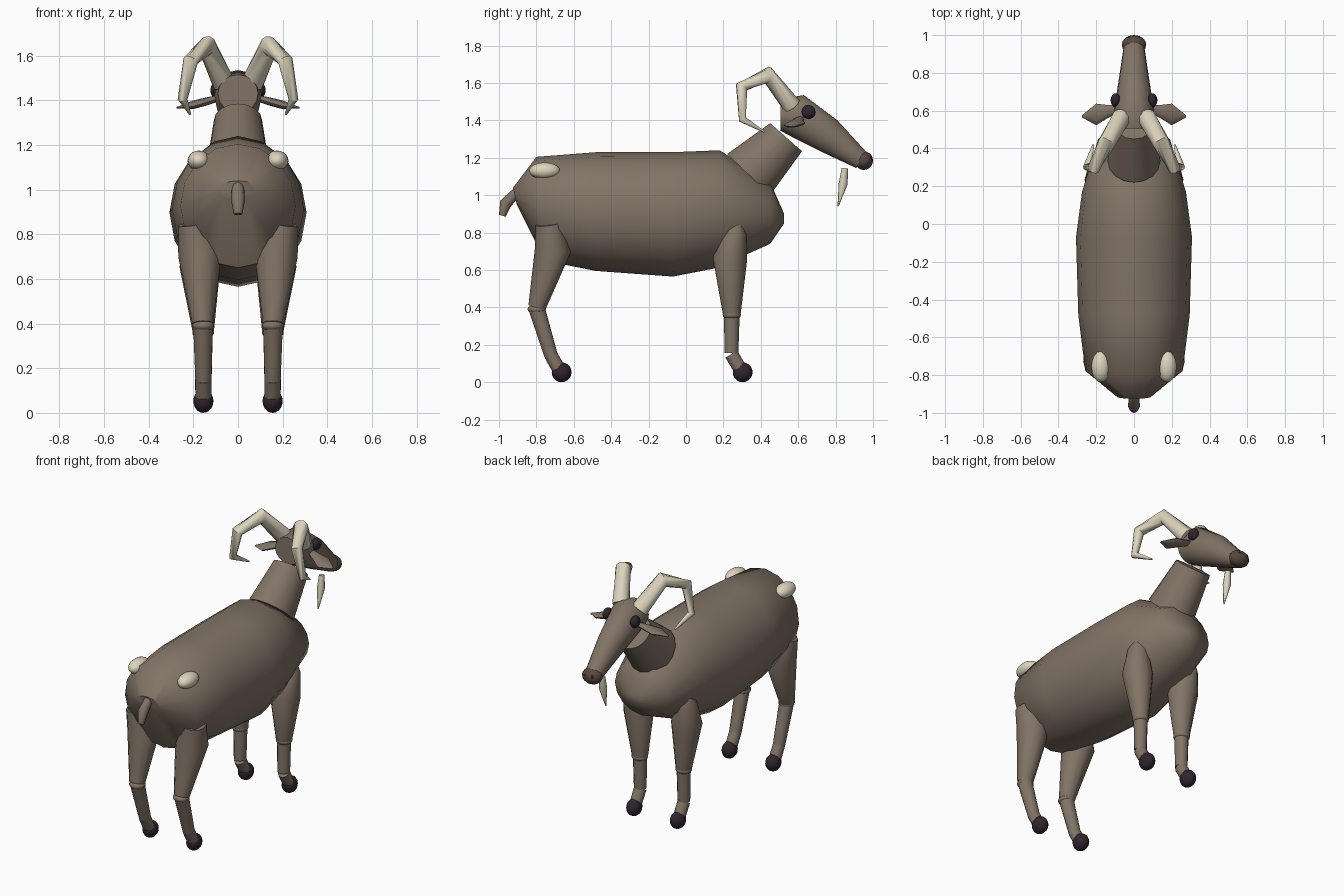
import bpy, bmesh, math
from mathutils import Vector, Matrix

if "Cube" in bpy.data.objects:
    bpy.data.objects.remove(bpy.data.objects["Cube"])


def material(name, rgb):
    m = bpy.data.materials.new(name)
    m.diffuse_color = (*rgb, 1)
    m.use_nodes = True
    m.node_tree.nodes["Principled BSDF"].inputs["Base Color"].default_value = m.diffuse_color
    return m


BROWN = material("brown coat", (0.225, 0.175, 0.135))
CREAM = material("cream horn", (0.72, 0.66, 0.51))
DARK = material("dark hoof", (0.030, 0.018, 0.028))
NOSE = material("dark brown nose", (0.090, 0.066, 0.050))


def finish(name, bm, mat, mirror):
    bmesh.ops.recalc_face_normals(bm, faces=bm.faces)
    me = bpy.data.meshes.new(name)
    bm.to_mesh(me)
    bm.free()
    me.materials.append(mat)
    ob = bpy.data.objects.new(name, me)
    bpy.context.collection.objects.link(ob)
    bpy.ops.object.select_all(action='DESELECT')
    ob.select_set(True)
    bpy.context.view_layer.objects.active = ob
    bpy.ops.object.shade_smooth_by_angle(angle=math.radians(50))
    if mirror:
        ob.modifiers.new("Mirror", 'MIRROR').use_mirror_merge = False
    return ob


def loft(name, rings, mat, n=16, mirror=False):
    """Skin through elliptic rings given as (centre, half axis u, half axis v)."""
    bm = bmesh.new()
    loops = []
    for c, u, v in rings:
        angles = [2 * math.pi * i / n for i in range(n)]
        loops.append([bm.verts.new(c + u * math.cos(a) + v * math.sin(a)) for a in angles])
    for a, b in zip(loops, loops[1:]):
        for i in range(n):
            j = (i + 1) % n
            bm.faces.new((a[i], a[j], b[j], b[i]))
    bm.faces.new(loops[0])
    bm.faces.new(loops[-1])
    return finish(name, bm, mat, mirror)


def side_loft(name, sections, mat, n=16):
    """Rings on the centre plane: top y, top z, bottom y, bottom z, half width."""
    rings = []
    for ty, tz, by, bz, w in sections:
        t, b = Vector((0, ty, tz)), Vector((0, by, bz))
        rings.append(((t + b) / 2, Vector((w, 0, 0)), (t - b) / 2))
    return loft(name, rings, mat, n)


def tube(name, pts, mat, n=12, mirror=True):
    """Tapered tube through points x, y, z, radius."""
    ps = [Vector(p[:3]) for p in pts]
    rings = []
    for i, p in enumerate(ps):
        t = Vector()
        if i > 0:
            t += (p - ps[i - 1]).normalized()
        if i < len(ps) - 1:
            t += (ps[i + 1] - p).normalized()
        t.normalize()
        u = (Vector((1, 0, 0)) - t * t.x).normalized()
        rings.append((p, u * pts[i][3], t.cross(u) * pts[i][3]))
    return loft(name, rings, mat, n, mirror)


def ball(name, c, r, mat, mirror=True):
    bm = bmesh.new()
    bmesh.ops.create_uvsphere(bm, u_segments=16, v_segments=10, radius=1,
                              matrix=Matrix.Translation(c) @ Matrix.Diagonal((*r, 1)))
    return finish(name, bm, mat, mirror)


# Trunk, neck and head
side_loft("body", [
    (-0.925, 1.04, -0.905, 0.95, 0.09), (-0.80, 1.205, -0.755, 0.65, 0.258),
    (-0.48, 1.23, -0.48, 0.595, 0.295), (-0.07, 1.23, -0.07, 0.565, 0.307),
    (0.18, 1.24, 0.16, 0.61, 0.275), (0.45, 1.07, 0.45, 0.74, 0.19),
    (0.525, 0.90, 0.525, 0.85, 0.04)], BROWN)
side_loft("neck", [(0.22, 1.22, 0.45, 1.00, 0.14), (0.45, 1.385, 0.62, 1.235, 0.108)], BROWN)
side_loft("head", [
    (0.505, 1.515, 0.505, 1.345, 0.09), (0.63, 1.535, 0.57, 1.31, 0.106),
    (0.81, 1.40, 0.74, 1.225, 0.079), (0.965, 1.23, 0.91, 1.145, 0.055)], BROWN)
ball("nose", (0, 0.95, 1.185), (0.065, 0.05, 0.05), NOSE, False)
ball("nostril", (0.025, 0.988, 1.198), (0.010, 0.008, 0.010), DARK)
ball("eye", (0.098, 0.655, 1.445), (0.026, 0.037, 0.037), DARK)

# Ears: flat leaves pointing sideways
loft("ear", [(Vector((x, y, z)), Vector((0, w, 0.12 * w)), Vector((0, 0, h)))
             for x, y, z, w, h in [(0.085, 0.61, 1.41, 0.02, 0.015), (0.14, 0.595, 1.395, 0.035, 0.018),
                                   (0.20, 0.58, 1.38, 0.057, 0.018), (0.275, 0.57, 1.367, 0.006, 0.003)]],
     BROWN, 10, True)

# Curled horns and beard
tube("horn", [(0.065, 0.565, 1.48, 0.052), (0.14, 0.437, 1.643, 0.046), (0.212, 0.297, 1.578, 0.034),
              (0.248, 0.302, 1.405, 0.022), (0.215, 0.42, 1.338, 0.005)], CREAM, 10)
tube("beard", [(0, 0.85, 1.145, 0.017), (0, 0.84, 1.06, 0.024), (0, 0.813, 0.94, 0.003)], CREAM, 8, False)

# Rump patches and tail
ball("rump_patch", (0.175, -0.755, 1.13), (0.051, 0.083, 0.045), CREAM)
tube("tail", [(0, -0.90, 1.02, 0.026), (0, -0.965, 0.955, 0.032), (0, -0.982, 0.89, 0.019)], BROWN, 8, False)

# Legs: thigh, knee, shin, pastern and hoof
legs = {
    "front": ([(0.20, 0.28, 0.855, 0.025), (0.19, 0.265, 0.81, 0.06), (0.17, 0.235, 0.66, 0.092),
               (0.155, 0.245, 0.36, 0.047)],
              [(0.155, 0.245, 0.37, 0.042), (0.155, 0.243, 0.155, 0.037)],
              [(0.155, 0.243, 0.15, 0.037), (0.155, 0.295, 0.06, 0.036)], (0.245, 0.36), 0.303),
    "back": ([(0.195, -0.73, 0.85, 0.075), (0.17, -0.71, 0.71, 0.098), (0.158, -0.797, 0.40, 0.047)],
             [(0.157, -0.80, 0.40, 0.044), (0.155, -0.722, 0.145, 0.036)],
             [(0.155, -0.725, 0.15, 0.036), (0.155, -0.675, 0.06, 0.036)], (-0.798, 0.39), -0.665),
}
for end, (upper, lower, foot, knee, hoof_y) in legs.items():
    tube(end + "_upper_leg", upper, BROWN)
    tube(end + "_lower_leg", lower, BROWN)
    tube(end + "_pastern", foot, BROWN)
    ball(end + "_knee", (0.156, *knee), (0.049, 0.049, 0.027), BROWN)
    ball(end + "_hoof", (0.155, hoof_y, 0.053), (0.045, 0.053, 0.053), DARK)
